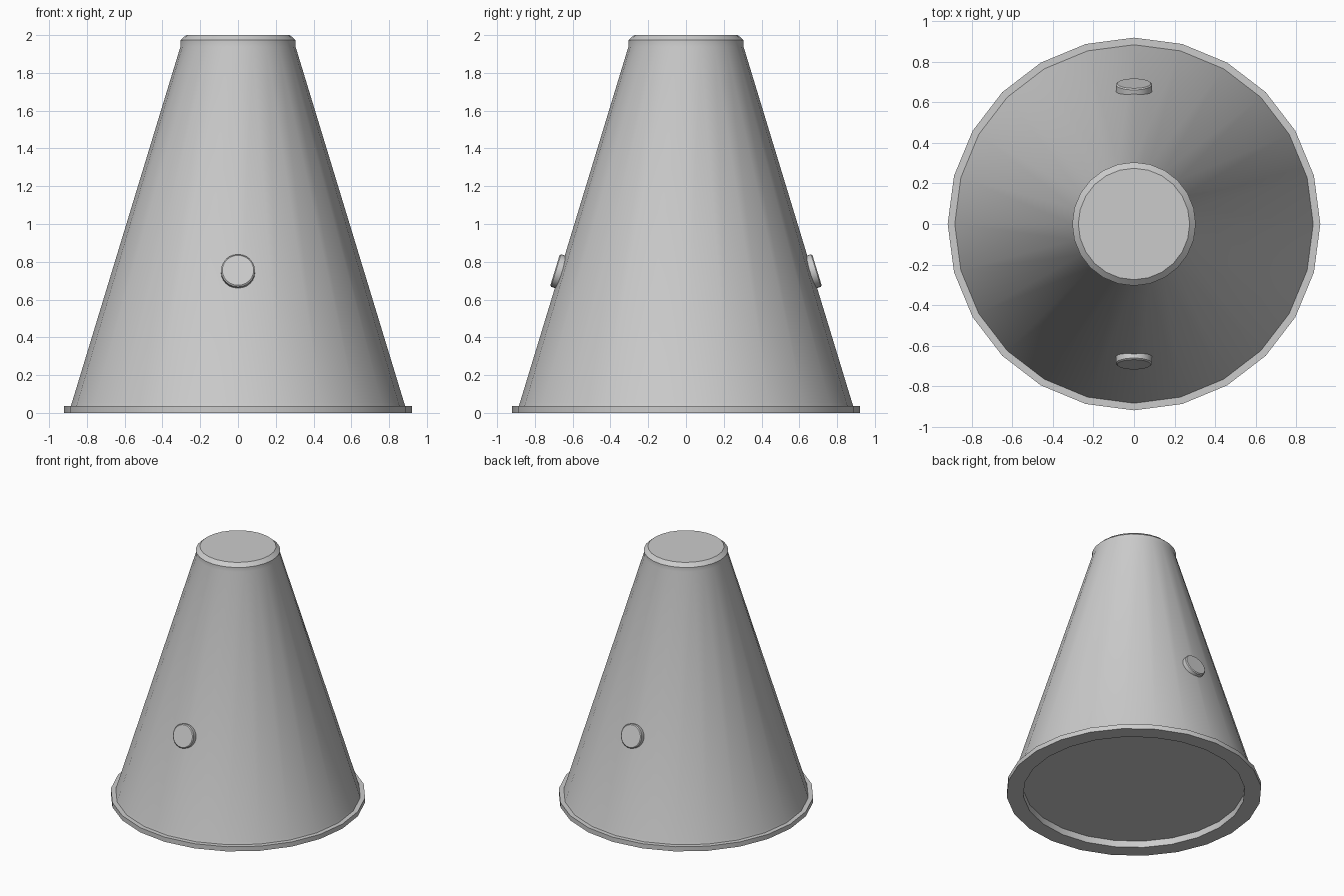
import bpy, math

if "Cube" in bpy.data.objects:
    bpy.data.objects.remove(bpy.data.objects["Cube"])

SIDES = 24


def finish(obj):
    bpy.ops.object.select_all(action='DESELECT')
    obj.select_set(True)
    bpy.context.view_layer.objects.active = obj
    bpy.ops.object.shade_smooth_by_angle(angle=math.radians(25))


def lathe(name, profile, closed=False, sides=SIDES):
    """Spin (radius, z) points, listed bottom to top, around z."""
    verts = [(r * math.cos(2 * math.pi * i / sides), r * math.sin(2 * math.pi * i / sides), z)
             for r, z in profile for i in range(sides)]
    n = len(profile)
    faces = []
    for k in range(n if closed else n - 1):
        a, b = k * sides, (k + 1) % n * sides
        for i in range(sides):
            j = (i + 1) % sides
            faces.append((a + i, a + j, b + j, b + i))
    if not closed:
        faces.append(tuple(reversed(range(sides))))
        faces.append(tuple(range((n - 1) * sides, n * sides)))
    mesh = bpy.data.meshes.new(name)
    mesh.from_pydata(verts, [], faces)
    obj = bpy.data.objects.new(name, mesh)
    bpy.context.collection.objects.link(obj)
    finish(obj)
    return obj


# Tapered body with a short straight collar and chamfered top
FOOT_R, FOOT_Z, NECK_R, NECK_Z = 0.885, 0.037, 0.305, 1.938
lathe("cone_body", [(0.80, 0.052), (FOOT_R - 0.005, 0.052), (NECK_R, NECK_Z),
                    (NECK_R, 1.973), (0.275, 2.0)])

# Base rim ring, leaving a shallow recess underneath
lathe("base_rim", [(0.80, 0.0), (0.92, 0.0), (0.92, FOOT_Z), (FOOT_R, FOOT_Z),
                   (FOOT_R - 0.005, 0.052), (0.80, 0.052)], closed=True)

# Round studs on the front and back, square to the slope
slope = math.atan2(FOOT_R - NECK_R, NECK_Z - FOOT_Z)
for name, side in (("front_stud", -1), ("back_stud", 1)):
    stud = lathe(name, [(0.09, -0.06), (0.09, -0.006), (0.083, 0.0)])
    stud.location = (0, side * 0.694, 0.755)
    stud.rotation_euler = (-side * (math.pi / 2 - slope), 0, 0)
